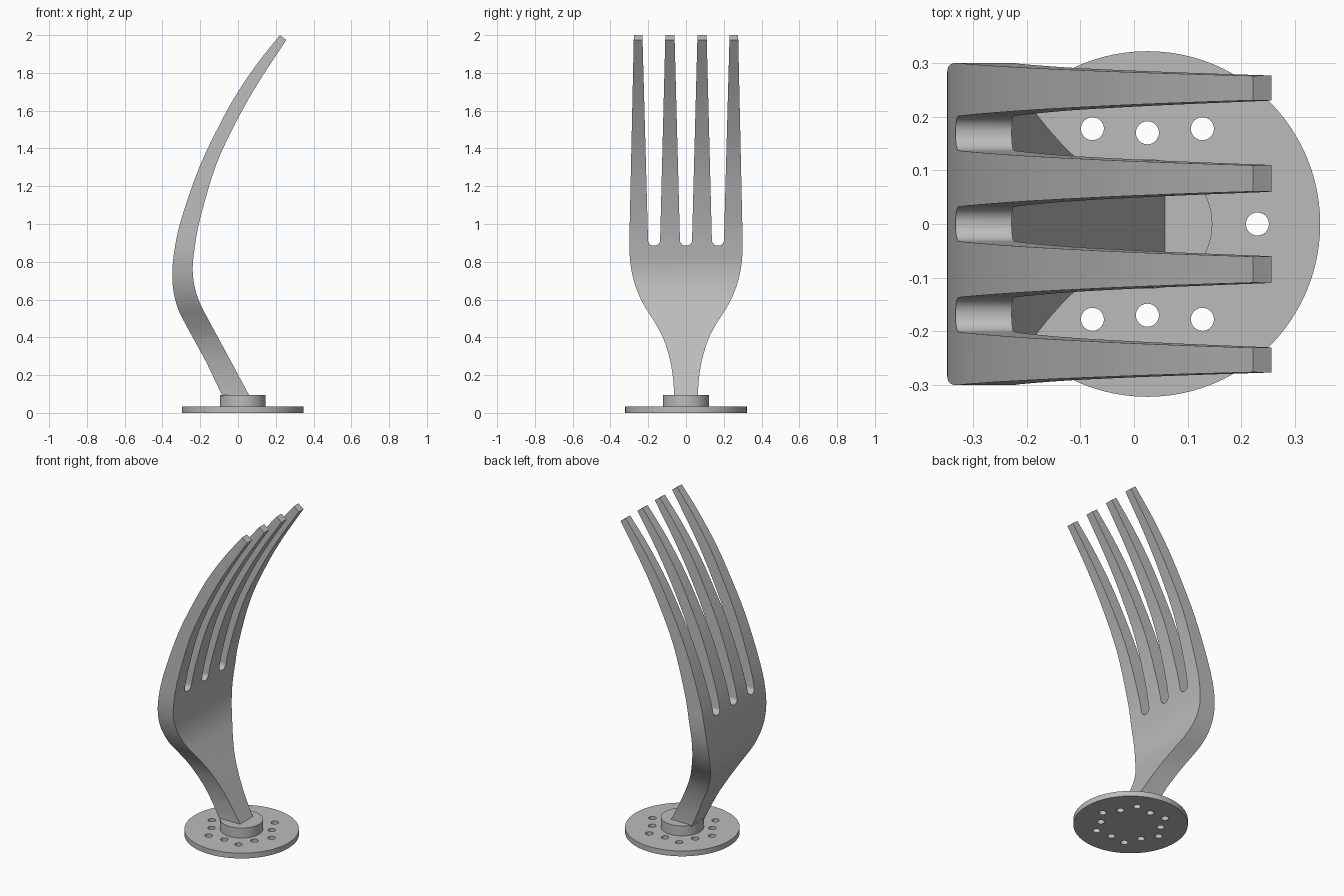
import bpy, bmesh, math
from mathutils import Vector

if "Cube" in bpy.data.objects:
    bpy.data.objects.remove(bpy.data.objects["Cube"])

steel = bpy.data.materials.new("steel grey")
steel.diffuse_color = (0.5, 0.5, 0.5, 1)
steel.use_nodes = True
steel.node_tree.nodes["Principled BSDF"].inputs["Base Color"].default_value = steel.diffuse_color


def spline(pts, steps=4):
    """Smooth curve through 2D points (Catmull-Rom)."""
    p = [Vector(q) for q in pts]
    p = [2 * p[0] - p[1]] + p + [2 * p[-1] - p[-2]]
    out = []
    for i in range(1, len(p) - 2):
        a, b, c, d = p[i - 1:i + 3]
        for k in range(steps):
            t = k / steps
            out.append(0.5 * (2 * b + (c - a) * t + (2 * a - 5 * b + 4 * c - d) * t * t
                              + (3 * b - a - 3 * c + d) * t ** 3))
    return [tuple(v) for v in out] + [tuple(p[-2])]


def finish(name, bm):
    bmesh.ops.recalc_face_normals(bm, faces=bm.faces)
    me = bpy.data.meshes.new(name)
    bm.to_mesh(me)
    bm.free()
    me.materials.append(steel)
    ob = bpy.data.objects.new(name, me)
    bpy.context.collection.objects.link(ob)
    return ob


def prism(name, corners, sweep):
    """Closed outline of 3D points swept along a vector."""
    bm = bmesh.new()
    face = bm.faces.new([bm.verts.new(c) for c in corners])
    ext = bmesh.ops.extrude_face_region(bm, geom=[face])
    moved = [v for v in ext["geom"] if isinstance(v, bmesh.types.BMVert)]
    bmesh.ops.translate(bm, verts=moved, vec=sweep)
    return finish(name, bm)


def disc(bm, x, y, r, z0, z1, n):
    ret = bmesh.ops.create_cone(bm, cap_ends=True, segments=n, radius1=r, radius2=r, depth=z1 - z0)
    bmesh.ops.translate(bm, verts=ret["verts"], vec=(x, y, (z0 + z1) / 2))


def cut(ob, tool, mode):
    """Apply a boolean and remove the helper."""
    m = ob.modifiers.new("cut", 'BOOLEAN')
    m.operation, m.solver, m.object = mode, 'EXACT', tool
    bpy.ops.object.select_all(action='DESELECT')
    ob.select_set(True)
    bpy.context.view_layer.objects.active = ob
    bpy.ops.object.modifier_apply(modifier="cut")
    bpy.data.objects.remove(tool)


def smooth(ob):
    bpy.ops.object.select_all(action='DESELECT')
    ob.select_set(True)
    bpy.context.view_layer.objects.active = ob
    bpy.ops.object.shade_smooth_by_angle(angle=math.radians(30))


# Fork: bent side profile (x, z) swept across y
back = [(-.078, .08), (-.07, .095), (-.17, .273)][:1] + spline(
    [(-.17, .273), (-.267, .45), (-.315, .545), (-.34, .635), (-.348, .73), (-.338, .85), (-.302, 1.02),
     (-.205, 1.3), (-.09, 1.54), (0, 1.7), (.11, 1.86), (.222, 2.0)])
front = [(.066, .08)] + spline(
    [(-.06, .315), (-.163, .505), (-.205, .59), (-.23, .67), (-.24, .76), (-.23, .87), (-.2, 1.03),
     (-.117, 1.31), (-.005, 1.55), (.11, 1.752), (.256, 1.974)])
fork = prism("fork", [(x, -.4, z) for x, z in back + front[::-1]], (0, .8, 0))


# Fork face outline (y, z): neck, shoulders, four tapering tines
def slot(y0, half, left_tip, right_tip):
    """Round-ended gap between two tines, listed from left to right."""
    r, z = .03, .915
    arc = [(y0 + math.copysign(half - r, math.cos(a)) + r * math.cos(a), z + r * math.sin(a))
           for a in (math.pi * (1 + k / 11) for k in range(12))]
    return [(left_tip, 2.05)] + arc + [(right_tip, 2.05)]


edge = spline([(.062, .05), (.065, .14), (.075, .23), (.095, .32), (.127, .41), (.172, .49), (.217, .56),
               (.252, .63), (.279, .71), (.294, .79), (.3, .88), (.298, 1.0)])
edge += [(.275, 2.05)]
outline = [(-y, z) for y, z in edge]
outline += slot(-.169, .032, -.232, -.108) + slot(0, .032, -.062, .062) + slot(.169, .032, .108, .232)
outline += edge[::-1]
cut(fork, prism("outline_cutter", [(-.6, y, z) for y, z in outline], (1.2, 0, 0)), 'INTERSECT')
smooth(fork)

# Round base plate with a ring of twelve through holes
CX = .025
bm = bmesh.new()
disc(bm, CX, 0, .322, 0, .033, 96)
plate = finish("base_plate", bm)
bm = bmesh.new()
for k in range(12):
    a, r = math.radians(30 * k), (.17 if k % 2 else .205)
    disc(bm, CX + r * math.cos(a), r * math.sin(a), .0215, -.05, .1, 24)
cut(plate, finish("hole_cutter", bm), 'DIFFERENCE')
smooth(plate)

# Socket that holds the fork
bm = bmesh.new()
disc(bm, CX, 0, .121, .03, .095, 64)
smooth(finish("socket", bm))
